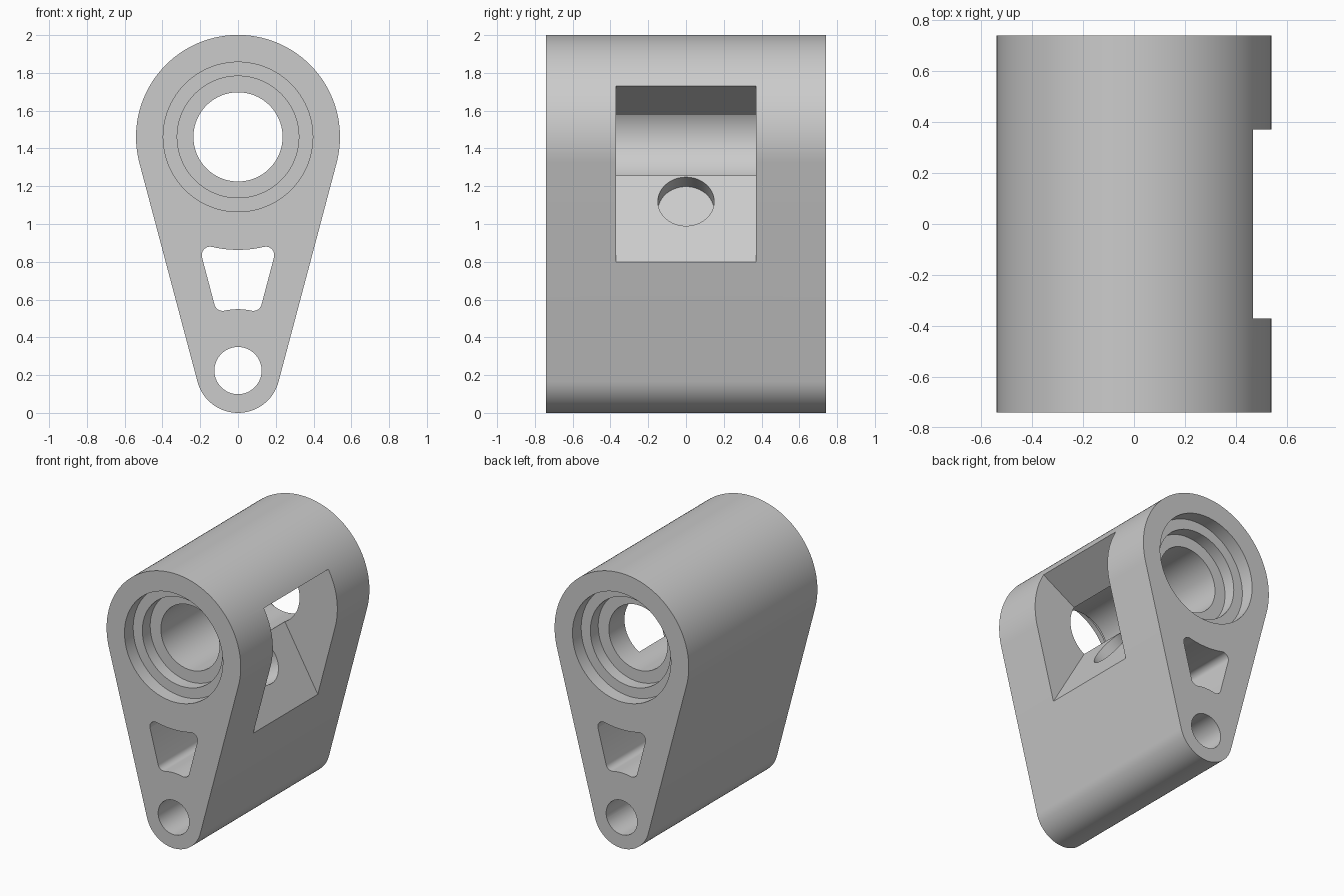
import bpy, bmesh
from math import radians, degrees, sin, cos, asin, atan2
from mathutils import Matrix, Vector

if "Cube" in bpy.data.objects:
    bpy.data.objects.remove(bpy.data.objects["Cube"])

HALF = 0.74                              # half the length along y
TOP, TOP_R = Vector((0, 1.461)), 0.54    # large end, in x and z
LOW, LOW_R = Vector((0, 0.222)), 0.222   # small end
TAPER = degrees(asin((TOP_R - LOW_R) / (TOP.y - LOW.y)))

grey = bpy.data.materials.new("plain grey")
grey.use_nodes = True
grey.diffuse_color = (0.6, 0.6, 0.6, 1)
grey.node_tree.nodes["Principled BSDF"].inputs["Base Color"].default_value = grey.diffuse_color


def arc(centre, r, a0, a1, n):
    """Points on an arc, angles in degrees."""
    angles = [radians(a0 + (a1 - a0) * i / n) for i in range(n + 1)]
    return [centre + r * Vector((cos(a), sin(a))) for a in angles]


def circle(centre, r, n=96):
    return arc(centre, r, 0, 360, n)[:-1]


def direction(a, b):
    return degrees(atan2(b.y - a.y, b.x - a.x))


def finish(name, bm):
    bmesh.ops.recalc_face_normals(bm, faces=bm.faces)
    mesh = bpy.data.meshes.new(name)
    bm.to_mesh(mesh)
    bm.free()
    mesh.materials.append(grey)
    obj = bpy.data.objects.new(name, mesh)
    bpy.context.collection.objects.link(obj)
    return obj


def prism(name, points, y0, y1):
    """Extrude an x-z outline along y."""
    bm = bmesh.new()
    face = bm.faces.new([bm.verts.new((p.x, y0, p.y)) for p in points])
    new = bmesh.ops.extrude_face_region(bm, geom=[face])["geom"]
    verts = [v for v in new if isinstance(v, bmesh.types.BMVert)]
    bmesh.ops.translate(bm, vec=(0, y1 - y0, 0), verts=verts)
    return finish(name, bm)


def cut(body, cutter):
    cutter.hide_render = True
    mod = body.modifiers.new("cut", "BOOLEAN")
    mod.operation, mod.solver, mod.object = "DIFFERENCE", "EXACT", cutter
    bpy.context.view_layer.objects.active = body
    bpy.ops.object.modifier_apply(modifier=mod.name)
    bpy.data.objects.remove(cutter)


# Tapered body
outline = arc(TOP, TOP_R, -TAPER, 180 + TAPER, 80) + arc(LOW, LOW_R, 180 + TAPER, 360 - TAPER, 48)
body = prism("bearing_body", outline, -HALF, HALF)

# Main bore, stepped recesses at both ends, and pivot hole
cut(body, prism("bore_cutter", circle(TOP, 0.236), -1, 1))
for side in (-1, 1):
    for r, depth in ((0.396, 0.1), (0.322, 0.19)):
        ends = sorted((side * (HALF - depth), side))
        cut(body, prism("recess_cutter", circle(TOP, r), *ends))
cut(body, prism("pivot_hole_cutter", circle(LOW + Vector((0, 0.002)), 0.125, 64), -1, 1))

# Rounded window between the two holes
f_top, f_low, fillet = Vector((0.147, 0.835)), Vector((0.081, 0.585)), 0.045
half = (arc(TOP, (f_top - TOP).length - fillet, -90, direction(TOP, f_top), 8)[:-1]
        + arc(f_top, fillet, direction(f_top, TOP), -TAPER, 12)
        + arc(f_low, fillet, -TAPER, direction(f_low, LOW), 10)
        + arc(LOW, (f_low - LOW).length - fillet, direction(LOW, f_low), 90, 6)[1:])
mirrored = [Vector((-p.x, p.y)) for p in reversed(half[1:-1])]
cut(body, prism("window_cutter", half + mirrored, -1, 1))

# Quarter wedge notch opening to the side
wedge = [TOP] + [arc(TOP, 1.5, a, a, 1)[0] for a in (-60, 30)]
cut(body, prism("notch_cutter", wedge, -0.371, 0.371))

# Shallow blind hole square to the notch floor
spot = arc(TOP, 0.395, -60, -60, 1)[0]
bm = bmesh.new()
bmesh.ops.create_cone(bm, cap_ends=True, segments=64, radius1=0.149, radius2=0.149, depth=0.2,
                      matrix=Matrix.Translation((spot.x, 0, spot.y)) @ Matrix.Rotation(radians(60), 4, "Y"))
cut(body, finish("blind_hole_cutter", bm))

# Smooth curved walls, crisp edges
bpy.ops.object.select_all(action="DESELECT")
body.select_set(True)
bpy.context.view_layer.objects.active = body
bpy.ops.object.shade_smooth_by_angle(angle=radians(25))
